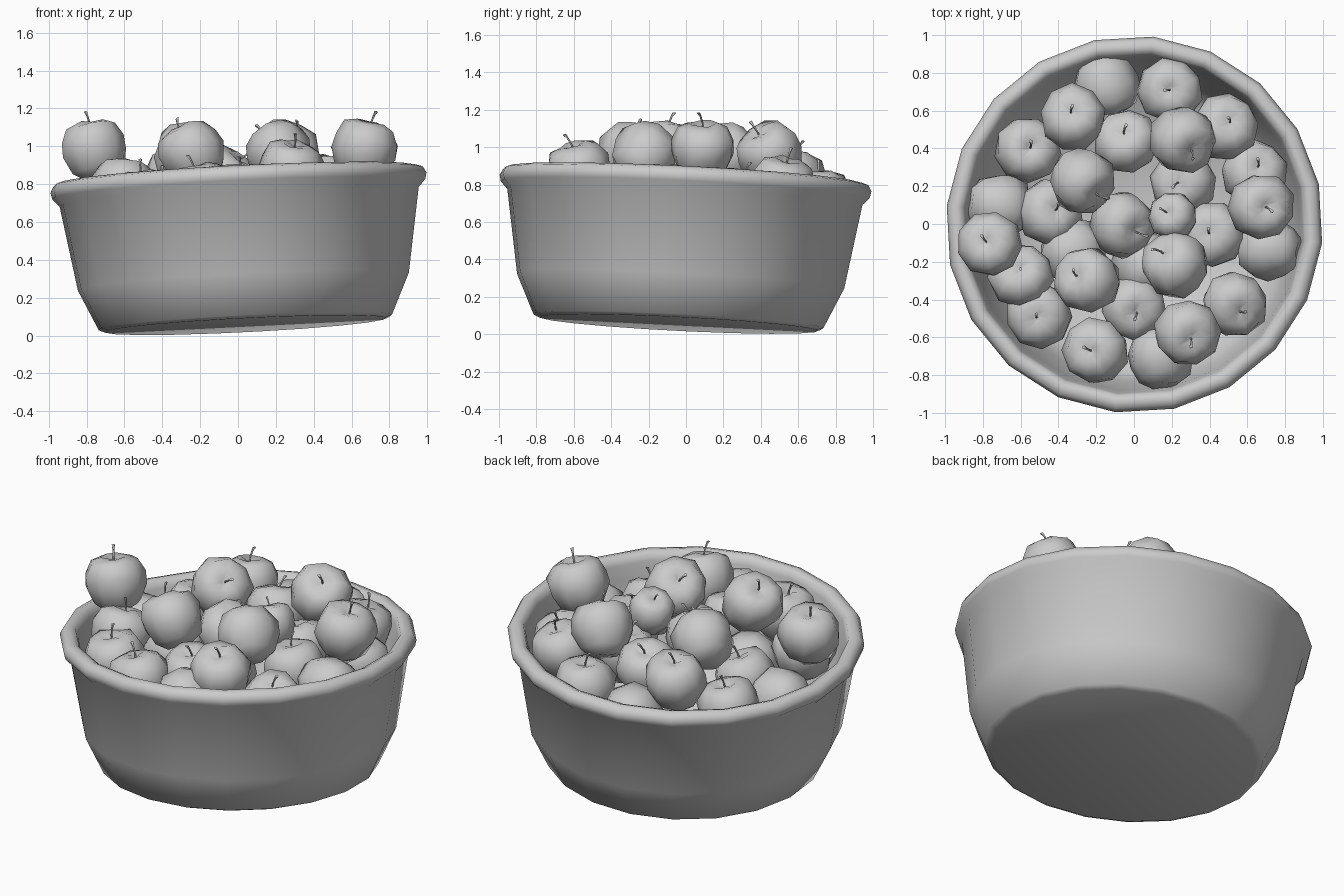
import bpy, bmesh, math, random
from mathutils import Matrix, Vector

if "Cube" in bpy.data.objects:
    bpy.data.objects.remove(bpy.data.objects["Cube"])
random.seed(7)

grey = bpy.data.materials.new("plain grey")
grey.use_nodes = True
grey.diffuse_color = (0.6, 0.6, 0.6, 1)
grey.node_tree.nodes["Principled BSDF"].inputs["Base Color"].default_value = (0.6, 0.6, 0.6, 1)


def lathe(bm, profile, sides, start=0.0):
    """Revolve (radius, height) points; a zero radius closes the end to a point."""
    rings = []
    for r, z in profile:
        if r == 0:
            rings.append([bm.verts.new((0, 0, z))] * sides)
            continue
        angles = [start + math.tau * i / sides for i in range(sides)]
        rings.append([bm.verts.new((r * math.cos(a), r * math.sin(a), z)) for a in angles])
    for low, high in zip(rings, rings[1:]):
        for i in range(sides):
            j = (i + 1) % sides
            corners = dict.fromkeys((low[i], low[j], high[j], high[i]))
            bm.faces.new(list(corners))


def finish(bm, name, matrix, angle):
    bmesh.ops.recalc_face_normals(bm, faces=bm.faces)
    mesh = bpy.data.meshes.new(name)
    bm.to_mesh(mesh)
    bm.free()
    mesh.materials.append(grey)
    ob = bpy.data.objects.new(name, mesh)
    bpy.context.collection.objects.link(ob)
    ob.matrix_world = matrix
    bpy.ops.object.select_all(action='DESELECT')
    ob.select_set(True)
    bpy.context.view_layer.objects.active = ob
    bpy.ops.object.shade_smooth_by_angle(angle=math.radians(angle))


def upright_to(direction):
    return Vector((0, 0, 1)).rotation_difference(direction).to_matrix().to_4x4()


# Bowl: flared wall, rolled rim, hollow inside, leaning slightly
bowl_profile = [(0, 0), (0.745, 0), (0.78, 0.015), (0.88, 0.23), (0.955, 0.68),
                (0.992, 0.72), (1, 0.755), (0.982, 0.788), (0.945, 0.8), (0.912, 0.785),
                (0.9, 0.75), (0.88, 0.66), (0.81, 0.24), (0.72, 0.1), (0, 0.1)]
bm = bmesh.new()
lathe(bm, bowl_profile, 20, math.radians(12.3))
lean = upright_to(Vector((-0.05, 0.05, 1)))
finish(bm, "bowl", Matrix.Translation((0.04, -0.04, 0.055)) @ lean, 65)

# Apple: broad shoulders, narrower base, shallow dimple around the stem
apple_profile = [(0, -0.84), (0.4, -0.88), (0.76, -0.6), (0.96, -0.1),
                 (0.97, 0.32), (0.76, 0.72), (0.4, 0.84), (0.12, 0.76), (0, 0.72)]


def apple(x, y, z, dx, dy, dz=0.18, size=0.178, stem=True):
    place = (Matrix.Translation((x, y, z)) @ upright_to(Vector((dx, dy, dz)))
             @ Matrix.Rotation(random.uniform(0, math.tau), 4, 'Z'))
    bm = bmesh.new()
    lathe(bm, apple_profile, 9)
    for v in bm.verts:
        v.co *= size * random.uniform(0.95, 1.05)
    finish(bm, "apple", place, 80)
    if not stem:
        return
    # Stem: thin bent stalk with a flared tip
    bm = bmesh.new()
    stalk = [(0, 0.1), (0.006, 0.1), (0.005, 0.15), (0.006, 0.19), (0.01, 0.212), (0, 0.215)]
    lathe(bm, stalk, 5)
    for v in bm.verts:
        v.co.x += 4 * max(0, v.co.z - 0.13) ** 2
        v.co *= size / 0.178
    finish(bm, "apple_stem", place, 60)


# Highest apples, resting on the rim and the pile
for spot in [(-0.76, -0.11, 0.98, -0.03, 0.02), (0.67, 0.09, 0.98, 0.04, 0),
             (-0.24, -0.3, 0.96, -0.1, 0.04), (0.22, -0.22, 0.96, -0.13, 0.13),
             (0.25, 0.45, 0.96, 0.09, -0.1), (-0.28, 0.23, 0.95, 0.18, -0.16)]:
    apple(*spot)
apple(0.21, 0.04, 0.92, -0.07, 0.04, size=0.135)

# Middle apples
for spot in [(0.28, -0.57, 0.87, 0.03, -0.05), (-0.32, 0.56, 0.83, -0.02, 0.04),
             (-0.07, 0, 0.82, 0.13, -0.07), (0.48, 0.51, 0.79, 0.04, 0.04),
             (0.53, -0.42, 0.7, 0.04, -0.06), (-0.2, -0.67, 0.75, -0.04, 0),
             (-0.04, 0.43, 0.78, -0.02, 0.07), (0.63, 0.27, 0.72, 0.04, 0.05),
             (0.19, 0.71, 0.72, 0, 0), (-0.6, -0.28, 0.77, 0, 0.06)]:
    apple(*spot)

# Lower apples
for x, y, dx, dy in [(-0.57, 0.39, 0.03, 0.02), (0.27, 0.22, -0.05, 0),
                     (-0.45, 0.06, 0.05, 0.02), (0.42, -0.05, -0.03, 0),
                     (-0.5, -0.48, -0.02, -0.02), (0, -0.44, 0.02, -0.04)]:
    apple(x, y, 0.72 + 0.05 * (x - y), dx, dy)

# Apples lying on their sides with the stem end tucked into the pile
for x, y in [(-0.15, 0.74), (0.72, -0.13), (-0.72, 0.1), (0.14, -0.71),
             (-0.33, -0.15), (0.06, -0.22)]:
    apple(x, y, 0.7 + 0.05 * (x - y), -x, -y, dz=-0.2, stem=False)
